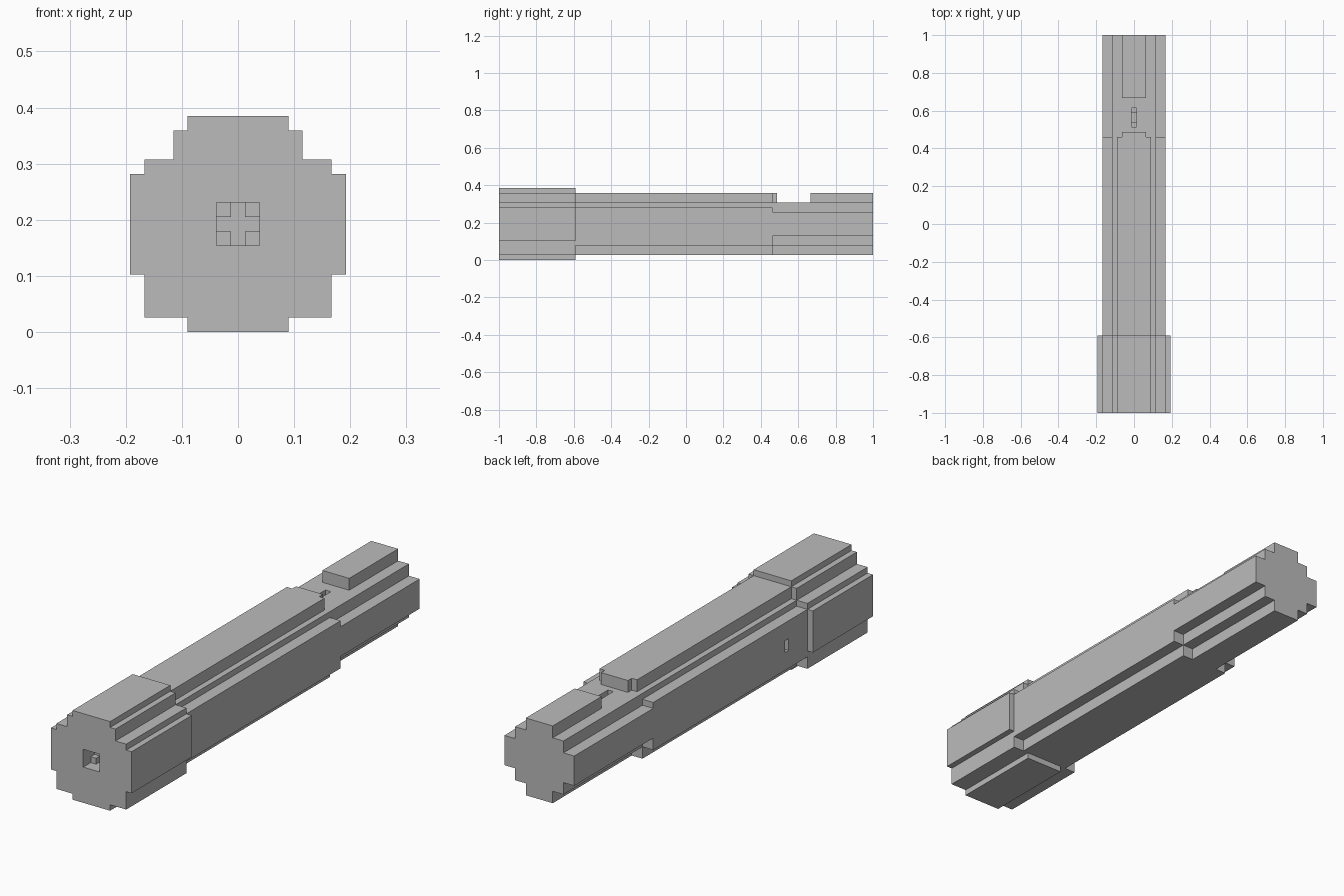
import bpy, bmesh

if "Cube" in bpy.data.objects:
    bpy.data.objects.remove(bpy.data.objects["Cube"])

U = 2 / 78  # one block of the model's grid; y counted in blocks from the front end

grey = bpy.data.materials.new("plain_grey")
grey.diffuse_color = (0.5, 0.5, 0.5, 1)
grey.use_nodes = True
grey.node_tree.nodes["Principled BSDF"].inputs["Base Color"].default_value = grey.diffuse_color


def finish(name, bm):
    bmesh.ops.recalc_face_normals(bm, faces=bm.faces[:])
    mesh = bpy.data.meshes.new(name)
    bm.to_mesh(mesh)
    bm.free()
    mesh.materials.append(grey)
    obj = bpy.data.objects.new(name, mesh)
    bpy.context.collection.objects.link(obj)
    return obj


def stepped_bar(name, y0, y1, steps):
    """Extrude a mirrored stepped profile; steps are (z0, z1, half width)."""
    right = [(w, z) for z0, z1, w in steps for z in (z0, z1)]
    profile = right + [(-w, z) for w, z in reversed(right)]
    bm = bmesh.new()
    face = bm.faces.new([bm.verts.new((x * U, y0 * U - 1, z * U)) for x, z in profile])
    ext = bmesh.ops.extrude_face_region(bm, geom=[face], use_keep_orig=True)
    verts = [v for v in ext["geom"] if isinstance(v, bmesh.types.BMVert)]
    bmesh.ops.translate(bm, verts=verts, vec=(0, (y1 - y0) * U, 0))
    return finish(name, bm)


def cut(obj, x0, x1, y0, y1, z0, z1):
    """Remove a box from obj with a boolean modifier and a hidden cutter."""
    bm = bmesh.new()
    bmesh.ops.create_cube(bm, size=1)
    for v in bm.verts:
        v.co = (U * (x1 if v.co.x > 0 else x0),
                U * (y1 if v.co.y > 0 else y0) - 1,
                U * (z1 if v.co.z > 0 else z0))
    cutter = finish(obj.name + "_cutter", bm)
    cutter.hide_render = True
    cutter.hide_viewport = True
    cutter.display_type = 'WIRE'
    mod = obj.modifiers.new("recess", 'BOOLEAN')
    mod.operation = 'DIFFERENCE'
    mod.solver = 'EXACT'
    mod.object = cutter


# Wide front collar
collar = stepped_bar("front_collar", 0, 16, [
    (0, 1, 3.5), (1, 4, 6.5), (4, 11, 7.5), (11, 12, 6.5), (12, 14, 4.5), (14, 15, 3.5)])

# Long middle barrel with its raised top rail
barrel = stepped_bar("barrel", 16, 57, [
    (1, 3, 4.5), (3, 11, 6.5), (11, 12, 4.5), (12, 14, 3.5)])
stepped_bar("rail_tip", 57, 58, [(12, 14, 2.5)])

# Rounder rear section and its top block
rear = stepped_bar("rear_grip", 57, 78, [
    (1, 3, 2.5), (3, 5, 4.5), (5, 10, 6.5), (10, 12, 4.5)])
stepped_bar("rear_top_block", 65, 78, [(12, 14, 2.5)])

# Square hole in the front, deepening to a cross
cut(collar, -1.5, 1.5, -1, 2, 6, 9)
cut(collar, -0.5, 0.5, -1, 3, 6, 9)
cut(collar, -1.5, 1.5, -1, 3, 7, 8)

# Small slot in the left side of the barrel
cut(barrel, -7.5, -5.5, 21, 22, 6, 8)

# Slot on top of the rear section, deeper in the middle
cut(rear, -0.5, 0.5, 59, 63, 11, 13)
cut(rear, -0.5, 0.5, 60, 62, 10, 13)
